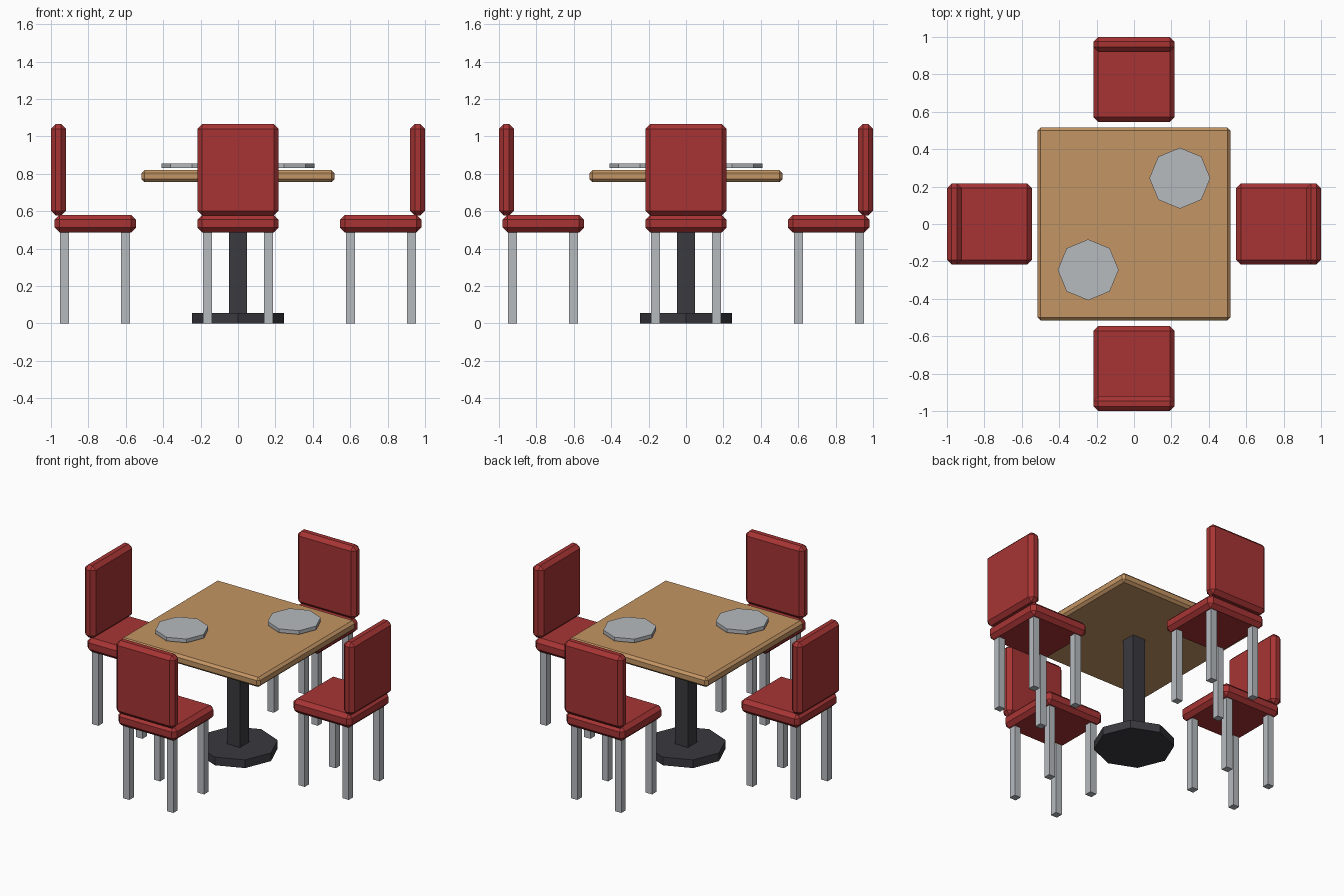
import bpy, bmesh
from math import pi
from mathutils import Matrix, Vector

cube = bpy.data.objects.get("Cube")
if cube:
    bpy.data.objects.remove(cube, do_unlink=True)


def make_material(name, r, g, b):
    mat = bpy.data.materials.new(name)
    mat.use_nodes = True
    mat.diffuse_color = (r, g, b, 1)
    mat.node_tree.nodes["Principled BSDF"].inputs["Base Color"].default_value = (r, g, b, 1)
    return mat


red = make_material("red_upholstery", 0.39, 0.034, 0.034)
wood = make_material("light_wood", 0.55, 0.30, 0.126)
steel = make_material("pale_metal", 0.47, 0.495, 0.52)
iron = make_material("dark_iron", 0.042, 0.042, 0.05)


def finish(name, bm, mat, turn=0):
    """Turn the part about the table's axis and link it to the scene."""
    bmesh.ops.transform(bm, matrix=Matrix.Rotation(turn, 4, "Z"), verts=bm.verts)
    bmesh.ops.recalc_face_normals(bm, faces=bm.faces)
    mesh = bpy.data.meshes.new(name)
    bm.to_mesh(mesh)
    bm.free()
    mesh.materials.append(mat)
    bpy.context.collection.objects.link(bpy.data.objects.new(name, mesh))


def box(name, low, high, mat, chamfer=0, turn=0):
    low, high = Vector(low), Vector(high)
    bm = bmesh.new()
    place = Matrix.Translation((low + high) / 2) @ Matrix.Diagonal((high - low).to_4d())
    place[3][3] = 1
    bmesh.ops.create_cube(bm, size=1, matrix=place)
    if chamfer:
        bmesh.ops.bevel(bm, geom=bm.edges[:], offset=chamfer, segments=1,
                        affect="EDGES", profile=0.5)
    finish(name, bm, mat, turn)


def octagon(name, x, y, bottom, top, radius, mat):
    bm = bmesh.new()
    bmesh.ops.create_cone(bm, cap_ends=True, segments=8, radius1=radius, radius2=radius,
                          depth=top - bottom,
                          matrix=Matrix.Translation((x, y, (bottom + top) / 2)))
    finish(name, bm, mat)


# Pedestal table
octagon("table_base", 0, 0, 0, 0.055, 0.245, iron)
box("table_post", (-0.047, -0.047, 0.05), (0.047, 0.047, 0.76), iron)
box("table_top", (-0.515, -0.515, 0.755), (0.515, 0.515, 0.82), wood, 0.016)

# Two plates on opposite corners
for side, label in ((1, "back_left"), (-1, "front_right")):
    octagon(label + "_plate", side * 0.245, side * 0.245, 0.83, 0.855, 0.163, steel)

# Four chairs facing the table, built at the front and turned into place
for i, label in enumerate(("front", "left", "back", "right")):
    turn = i * pi / 2
    box(label + "_chair_seat", (-0.217, -0.98, 0.487), (0.217, -0.546, 0.58), red, 0.025, turn)
    box(label + "_chair_backrest", (-0.217, -1, 0.577), (0.217, -0.92, 1.065), red, 0.025, turn)
    for x, across in ((-0.163, "right"), (0.163, "left")):
        for y, along in ((-0.928, "rear"), (-0.602, "near")):
            h = 0.0235
            box(f"{label}_chair_{along}_{across}_leg", (x - h, y - h, 0),
                (x + h, y + h, 0.495), steel, 0, turn)
